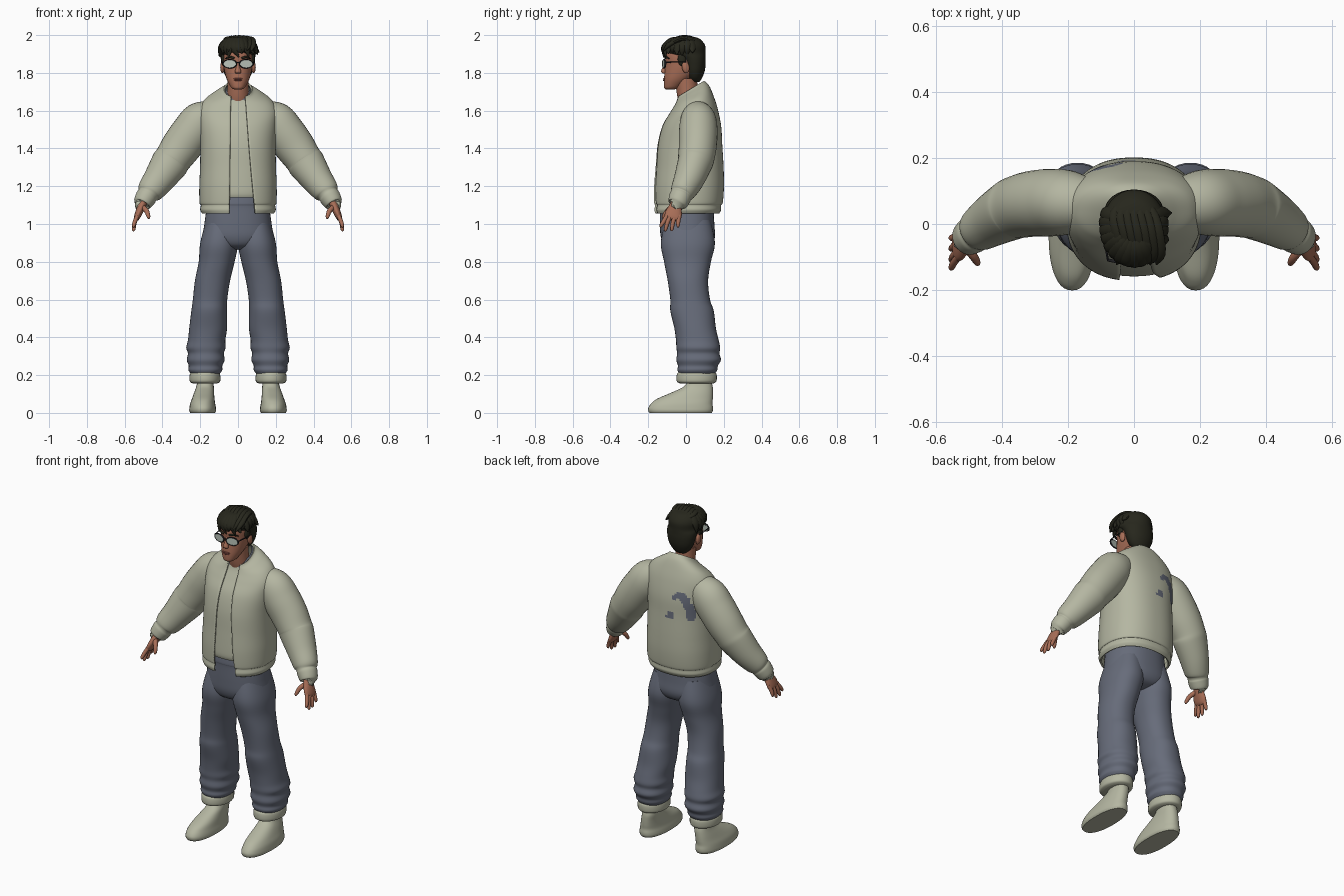
import bpy, bmesh, math, random
from mathutils import Vector, Matrix

random.seed(4)


def material(name, rgb):
    m = bpy.data.materials.new(name)
    m.diffuse_color = (*rgb, 1)
    return m


CREAM = material("cream cloth", (0.46, 0.47, 0.36))
DENIM = material("slate denim", (0.135, 0.15, 0.195))
SKIN = material("skin", (0.39, 0.155, 0.095))
LIP = material("lips", (0.27, 0.085, 0.065))
HAIR = material("dark hair", (0.02, 0.02, 0.012))
FRAME = material("black frame", (0.012, 0.012, 0.015))
LENS = material("pale lens", (0.5, 0.56, 0.5))


def finish(obj, mats, angle=45):
    me = obj.data
    for m in mats:
        me.materials.append(m)
    me.polygons.foreach_set("use_smooth", [True] * len(me.polygons))
    me.set_sharp_from_angle(angle=math.radians(angle))
    return obj


def smooth_keys(keys, sub):
    """Catmull-Rom interpolation of tuples."""
    out, n = [], len(keys)
    for i in range(n - 1):
        p = [keys[max(i - 1, 0)], keys[i], keys[i + 1], keys[min(i + 2, n - 1)]]
        for k in range(sub):
            t = k / sub
            out.append([0.5 * (2 * b + (c - a) * t + (2 * a - 5 * b + 4 * c - d) * t * t
                               + (3 * b - a - 3 * c + d) * t ** 3) for a, b, c, d in zip(*p)])
    return out + [list(keys[-1])]


def loft(name, keys, mats, seg=32, sub=5, power=2.0, along=False, ref=(0, 1, 0),
         gap=None, cap=True, thick=0, rule=None):
    """Skin rings (x, y, z, radius_a, radius_b, slope); flat rings, or square to the path."""
    rings = smooth_keys([tuple(k) + (0,) * (6 - len(k)) for k in keys], sub)
    centres = [Vector(r[:3]) for r in rings]
    bm, rows = bmesh.new(), []
    for i, (x, y, z, a, b, slope) in enumerate(rings):
        a, b = max(a, 0.001), max(b, 0.001)
        if along:
            t = (centres[min(i + 1, len(rings) - 1)] - centres[max(i - 1, 0)]).normalized()
            u = Vector(ref)
            u = (u - t * u.dot(t)).normalized()
            v = t.cross(u)
        else:
            u, v = Vector((1, 0, 0)), Vector((0, 1, slope))
        t0, t1, n = -math.pi / 2, 1.5 * math.pi, seg
        if gap:
            left, right = gap(z)
            t0 = -math.acos((right / a) ** (power / 2))
            t1 = math.pi + math.acos((left / a) ** (power / 2))
            n = seg + 1
        row = []
        for j in range(n):
            th = t0 + (t1 - t0) * j / seg
            c, s = math.cos(th), math.sin(th)
            c = math.copysign(abs(c) ** (2 / power), c)
            s = math.copysign(abs(s) ** (2 / power), s)
            row.append(bm.verts.new(centres[i] + u * a * c + v * b * s))
        rows.append(row)
    for lo, hi in zip(rows, rows[1:]):
        m = len(lo)
        for j in range(m - 1 if gap else m):
            k = (j + 1) % m
            bm.faces.new((lo[j], lo[k], hi[k], hi[j]))
    if cap and not gap:
        bm.faces.new(rows[0])
        bm.faces.new(rows[-1])
    if not gap:
        bmesh.ops.recalc_face_normals(bm, faces=bm.faces)
    if rule:
        for f in bm.faces:
            f.material_index = rule(f.calc_center_median())
    me = bpy.data.meshes.new(name)
    bm.to_mesh(me)
    bm.free()
    obj = bpy.data.objects.new(name, me)
    bpy.context.collection.objects.link(obj)
    finish(obj, mats)
    if thick:
        mod = obj.modifiers.new("thickness", "SOLIDIFY")
        mod.thickness, mod.offset = thick, -1
    return obj


def ball(name, loc, size, mat, rot=0):
    bm = bmesh.new()
    mtx = Matrix.Translation(loc) @ Matrix.Rotation(rot, 4, 'X') @ Matrix.Diagonal((*size, 1))
    bmesh.ops.create_uvsphere(bm, u_segments=20, v_segments=12, radius=1, matrix=mtx)
    me = bpy.data.meshes.new(name)
    bm.to_mesh(me)
    bm.free()
    obj = bpy.data.objects.new(name, me)
    bpy.context.collection.objects.link(obj)
    return finish(obj, [mat])


# Open jacket, with a curved patch and a dot on the back
PATCH = [(-0.05, 1.535, .016), (-0.07, 1.55, .02), (-0.095, 1.545, .024), (-0.115, 1.52, .026),
         (-0.13, 1.49, .026), (-0.14, 1.46, .026), (-0.14, 1.43, .022), (-0.03, 1.425, .02), (-0.015, 1.415, .016)]


def back_patch(c):
    return int(c.y > 0.1 and any(math.hypot(c.x - x, c.z - z) < r for x, z, r in PATCH))


def opening(z):
    t = min(max((1.7 - z) / 0.64, 0), 1)
    return 0.038 + 0.008 * t, 0.04 + 0.052 * t ** 1.3


TORSO = [(0, .005, 1.055, .190, .170), (0, .008, 1.075, .200, .178), (0, .010, 1.10, .197, .176),
         (0, .012, 1.115, .204, .183), (0, .015, 1.20, .205, .186), (0, .018, 1.30, .201, .181),
         (0, .020, 1.42, .200, .172), (0, .030, 1.52, .207, .156), (0, .040, 1.60, .208, .127, .1),
         (0, .042, 1.655, .178, .103, .25), (0, .036, 1.69, .122, .088, .45),
         (0, .026, 1.705, .084, .078, .6), (0, .024, 1.715, .074, .071, .6)]
loft("jacket", TORSO, [CREAM, DENIM], seg=110, sub=8, power=2.3, gap=opening, thick=0.01, rule=back_patch)

# Shirt under the jacket, with a contrasting neckband
inner = [(0, .013, 1.14, .185, .166), (0, .013, 1.16, .19, .171)]
inner += [(x, y, z, a - .014, b - .014, *s) for x, y, z, a, b, *s in TORSO[4:]]
loft("shirt", inner, [CREAM, DENIM], seg=64, sub=6, power=2.3, cap=False,
     rule=lambda c: int(c.z - 0.6 * (c.y - 0.03) > 1.697))

# Trouser seat and waistband
loft("trouser_seat", [(0, .003, 1.15, .162, .143), (0, .003, 1.105, .168, .147), (0, .004, 1.095, .165, .143),
                      (0, .006, 1.0, .178, .144), (0, .01, .93, .182, .143), (0, .01, .885, .13, .12),
                      (0, .01, .865, .05, .07)], [DENIM], seg=48, power=2.3)

for s, side in ((1, "left"), (-1, "right")):
    def part(name, keys, mat, **kw):
        return loft(f"{side}_{name}", [(s * k[0], *k[1:]) for k in keys], [mat], **kw)

    # Baggy trouser leg with folds, turned-up cuff
    part("trouser_leg", [(.09, .01, 1.02, .078, .12), (.10, .01, .90, .10, .143), (.113, .008, .80, .095, .124),
                         (.135, .01, .70, .093, .107), (.148, .022, .60, .091, .105), (.153, .032, .54, .094, .115),
                         (.158, .048, .45, .100, .110), (.166, .06, .385, .099, .113), (.17, .065, .345, .104, .116),
                         (.17, .065, .315, .095, .112), (.171, .067, .28, .100, .118), (.172, .063, .25, .089, .106),
                         (.173, .06, .225, .089, .105), (.173, .058, .20, .070, .09)], DENIM, seg=40, power=2.2)
    part("trouser_cuff", [(.175, .057, .218, .066, .09), (.175, .057, .208, .079, .104),
                          (.175, .056, .18, .082, .107), (.175, .056, .163, .078, .102),
                          (.175, .057, .155, .062, .085)], CREAM)
    part("ankle", [(.172, .068, .10, .036, .042), (.172, .068, .20, .036, .042)], SKIN, seg=20)
    # Shoe
    part("shoe", [(.187, -.029, 0, .066, .165), (.187, -.029, .012, .071, .171), (.187, -.028, .028, .070, .171),
                  (.187, -.022, .05, .066, .162), (.184, -.005, .075, .060, .147), (.18, .03, .105, .053, .113),
                  (.175, .062, .135, .047, .08), (.173, .072, .16, .043, .064), (.173, .075, .168, .036, .055)],
         CREAM, seg=40, power=2.3)
    # Sleeve and ribbed wrist band
    part("sleeve", [(.13, .06, 1.585, .075, .075), (.195, .065, 1.545, .096, .105), (.245, .065, 1.485, .102, .108),
                    (.30, .062, 1.41, .100, .106), (.345, .053, 1.345, .096, .098), (.365, .045, 1.315, .092, .099),
                    (.42, .015, 1.235, .080, .083), (.465, -.015, 1.175, .067, .070), (.478, -.025, 1.155, .058, .055),
                    (.488, -.032, 1.14, .058, .056), (.507, -.045, 1.108, .051, .048),
                    (.509, -.047, 1.104, .036, .035)], CREAM, along=True)
    # Hand: palm, four fingers and thumb
    part("palm", [(.495, -.04, 1.13, .028, .022), (.51, -.055, 1.095, .033, .021), (.525, -.065, 1.06, .044, .019),
                  (.535, -.07, 1.035, .044, .016), (.54, -.073, 1.022, .034, .010)], SKIN, along=True, seg=20)
    for i, (y0, y1, z1) in enumerate(((-.103, -.132, .982), (-.083, -.108, .962), (-.06, -.075, .963), (-.04, -.042, .982))):
        part(f"finger_{i + 1}", [(.53, y0 + .006, 1.05, .011, .011), (.545, (y0 + y1) / 2, 1.015, .0115, .011),
                                 (.552, y1, z1 + .01, .009, .009), (.551, y1 - .001, z1, .004, .004)],
             SKIN, along=True, seg=12)
    part("thumb", [(.51, -.065, 1.095, .014, .014), (.485, -.098, 1.07, .013, .013),
                   (.474, -.117, 1.04, .010, .010), (.473, -.121, 1.028, .004, .004)], SKIN, along=True, seg=12)
    # Ear, sideburn, brow
    ball(f"{side}_ear", (s * .082, -.002, 1.83), (.012, .02, .032), SKIN, 0.2)
    ball(f"{side}_sideburn", (s * .077, -.022, 1.872), (.012, .022, .035), HAIR)
    part("brow", [(.018, -.11, 1.877, .005, .005), (.042, -.107, 1.884, .006, .006), (.066, -.09, 1.876, .003, .003)],
         HAIR, along=True, seg=10)
    # Spectacles: lens, rim and temple arm
    bpy.ops.mesh.primitive_cylinder_add(vertices=28, radius=1, depth=1, location=(s * .043, -.116, 1.848),
                                        rotation=(math.pi / 2, 0, s * .2))
    lens = bpy.context.object
    lens.name, lens.scale = f"{side}_lens", (.034, .021, .006)
    finish(lens, [LENS])
    bpy.ops.mesh.primitive_torus_add(major_segments=28, minor_segments=8, major_radius=1, minor_radius=.09,
                                     location=(s * .043, -.116, 1.848), rotation=(math.pi / 2, 0, s * .2))
    rim = bpy.context.object
    rim.name, rim.scale = f"{side}_rim", (.036, .023, .05)
    finish(rim, [FRAME])
    part("temple_arm", [(.079, -.109, 1.856, .003, .003), (.086, -.06, 1.857, .003, .003),
                        (.087, .0, 1.857, .003, .003)], FRAME, along=True, ref=(0, 0, 1), seg=8)
loft("spectacle_bridge", [(-.009, -.121, 1.853, .003, .003), (0, -.125, 1.855, .003, .003),
                          (.009, -.121, 1.853, .003, .003)], [FRAME], along=True, seg=8)

# Neck, head, nose and mouth
loft("neck", [(0, .03, 1.62, .068, .06), (0, .01, 1.68, .058, .057), (0, .0, 1.77, .056, .058)], [SKIN])
loft("head", [(0, -.085, 1.712, .018, .02), (0, -.077, 1.72, .034, .038), (0, -.064, 1.74, .047, .053),
              (0, -.044, 1.77, .061, .072), (0, -.018, 1.81, .072, .095), (0, -.01, 1.85, .077, .098),
              (0, -.008, 1.90, .078, .101), (0, -.005, 1.95, .062, .08), (0, 0, 1.975, .03, .04)],
     [SKIN], power=2.15)
loft("nose", [(0, -.10, 1.86, .007, .008), (0, -.112, 1.83, .010, .012), (0, -.118, 1.806, .017, .014),
              (0, -.112, 1.796, .012, .008)], [SKIN], seg=16)
ball("upper_lip", (0, -.113, 1.769), (.024, .008, .0045), LIP)
ball("lower_lip", (0, -.113, 1.761), (.020, .009, .005), LIP)

# Hair: base cap plus swept locks
loft("hair_cap", [(0, .05, 1.752, .035, .022), (0, .046, 1.775, .060, .040), (0, .045, 1.81, .078, .054),
                  (0, .042, 1.85, .087, .062), (0, .03, 1.88, .091, .074), (0, .0, 1.905, .093, .104),
                  (0, -.006, 1.94, .096, .109), (0, -.006, 1.965, .086, .095), (0, -.002, 1.985, .06, .066),
                  (0, 0, 1.993, .02, .02)], [HAIR])
for i in range(17):
    a = math.radians(-200 + 220 * i / 16)      # fan across the sides and brow
    c, d = math.cos(a), math.sin(a)
    tip, twist = random.uniform(1.875, 1.91), random.uniform(-.012, .03)
    loft(f"hair_lock_{i + 1}", [(c * .02, d * .03, 1.978, .012, .010), (c * .06, d * .075 - .003, 1.973, .022, .014),
                                (c * .093, d * .113 - .006, 1.935, .022, .013),
                                (c * .094 + twist, d * .115 - .006, tip, .003, .003)],
         [HAIR], along=True, ref=(-d, c, 0), seg=10, sub=4)
for i in range(7):
    x = -.06 + .02 * i                         # wavy locks over the crown
    z = 1.988 - 2.2 * x * x
    loft(f"crown_lock_{i + 1}", [(x * .6, .07, z - .02, .006, .006), (x, .025, z - .004, .016, .012),
                                 (x + .012, -.03, z - .003, .019, .013), (x + .02, -.09, z - .032, .016, .012),
                                 (x + .008, -.122, z - .065, .003, .003)], [HAIR], along=True, ref=(1, 0, 0), seg=10, sub=4)
